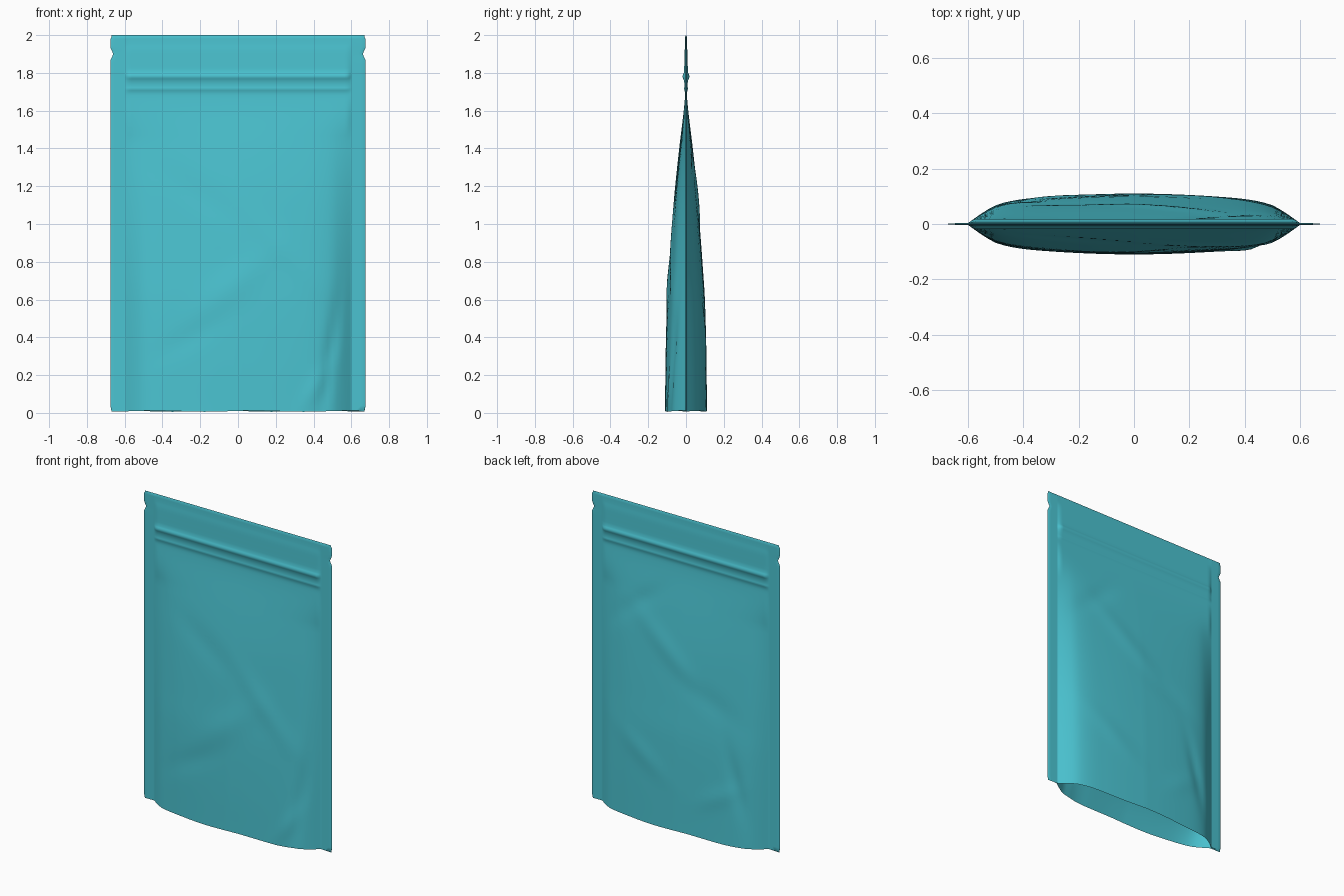
import bpy, bmesh, math

if "Cube" in bpy.data.objects:
    bpy.data.objects.remove(bpy.data.objects["Cube"])

# Half depth of the pouch up its height, with the zip ribs near the top
DEPTH = [(0, .111), (.3, .108), (.6, .1), (.8, .087), (1.0, .073), (1.2, .057),
         (1.4, .036), (1.6, .012), (1.68, .005), (1.7, .006), (1.715, .010),
         (1.73, .008), (1.76, .011), (1.775, .017), (1.788, .017), (1.803, .011),
         (1.85, .009), (1.92, .007), (1.955, .004), (2.0, .003)]
# Share of that depth from the middle out to the side seal
WIDTH = [(0, 1), (.15, .965), (.3, .89), (.42, .78), (.5, .60), (.55, .33), (.6, 0)]
SEAL_X, EDGE_X, SEAL_Y = .6, .675, .004


def curve(points, t):
    """Smooth interpolation through a short list of points."""
    t = min(max(t, points[0][0]), points[-1][0])
    i = 0
    while i < len(points) - 2 and t > points[i + 1][0]:
        i += 1

    def slope(k):
        a, b = points[max(k - 1, 0)], points[min(k + 1, len(points) - 1)]
        return (b[1] - a[1]) / (b[0] - a[0])
    (x0, y0), (x1, y1) = points[i], points[i + 1]
    h = x1 - x0
    s = (t - x0) / h
    return ((2 * s**3 - 3 * s**2 + 1) * y0 + (s**3 - 2 * s**2 + s) * h * slope(i)
            + (3 * s**2 - 2 * s**3) * y1 + (s**3 - s**2) * h * slope(i + 1))


# Soft film wrinkles: centre x, centre z, angle, length, breadth, height
WRINKLES = {
    -1: [(-.02, .68, 40, .25, .08, .006), (.25, .85, -48, .30, .06, .005),
         (-.2, 1.15, -35, .22, .07, -.004), (.49, .32, 82, .28, .03, -.013),
         (.42, .15, 60, .14, .04, .007), (-.25, .4, 30, .2, .06, -.004)],
    1: [(.3, 1.4, -40, .22, .05, -.006), (.1, 1.15, 40, .28, .06, .006),
        (-.2, .9, 25, .2, .07, -.005), (-.42, .4, 75, .22, .04, -.009),
        (.25, .45, 35, .2, .06, .005), (-.3, .3, -30, .15, .05, .005)]}


def wrinkle(x, z, side):
    total = 0
    for cx, cz, angle, length, breadth, height in WRINKLES[side]:
        c, s = math.cos(math.radians(angle)), math.sin(math.radians(angle))
        u, v = (x - cx) * c + (z - cz) * s, (z - cz) * c - (x - cx) * s
        total += height * math.exp(-(u / length)**2 - (v / breadth)**2)
    inside = min(1, max(0, (.59 - abs(x)) / .08))
    return total * inside * min(1, max(0, (1.62 - z) / .2))


def panel_point(x, z, side):
    ax = abs(x)
    if ax >= EDGE_X - 1e-6 or z >= 2 - 1e-6:
        y = 0
    elif ax >= SEAL_X:
        y = SEAL_Y - .002 * (ax - SEAL_X) / .075
    else:
        d = curve(DEPTH, z)
        boxy = min(1, max(0, (z - 1.45) / .22))
        share = (1 - boxy) * curve(WIDTH, ax) + boxy * min(1, (SEAL_X - ax) / .02)
        y = max(.0025, SEAL_Y + (d - SEAL_Y) * share + wrinkle(x, z, side))
    # Tear notches, rounded corners and a gently uneven bottom edge
    inset = .015 * max(0, 1 - abs(z - 1.9) / .032)
    if z > 1.985 or z < .01:
        inset += .006
    px = x - math.copysign(inset * max(0, (ax - SEAL_X) / .075), x)
    pz = z + (.009 + .003 * math.cos(x * 12 + side)) * max(0, 1 - z / .1)
    return (px, side * y, pz)


def add_grid(bm, rows):
    verts = [[bm.verts.new(p) for p in row] for row in rows]
    for a, b in zip(verts, verts[1:]):
        for i in range(len(a) - 1):
            bm.faces.new((a[i], a[i + 1], b[i + 1], b[i]))


half = [i * .025 for i in range(1, 23)] + [.563, .575, .587, .595, .6, .606, .625, .65, .670, EDGE_X]
xs = [-x for x in reversed(half)] + [0] + half
zs = ([i * .03 for i in range(56)] + [1.665, 1.68, 1.69, 1.70, 1.708, 1.715, 1.722, 1.73, 1.745]
      + [1.76, 1.768, 1.775, 1.781, 1.788, 1.795, 1.803, 1.825, 1.85, 1.868, 1.884]
      + [1.9, 1.916, 1.932, 1.943, 1.955, 1.98, 1.992, 2.0])

bm = bmesh.new()
# Front and back panels
for side in (-1, 1):
    add_grid(bm, [[panel_point(x, z, side) for x in xs] for z in zs])

# Bottom gusset folded up between the panels
STEPS = 16
gusset = []
for i in range(STEPS + 1):
    row = []
    for x in xs:
        f, b = panel_point(x, 0, -1), panel_point(x, 0, 1)
        t = i / STEPS
        u = abs(2 * t - 1)
        height = .2 * min(1, max(0, (SEAL_X - abs(x)) / .06))
        row.append((f[0], f[1] + (b[1] - f[1]) * t,
                    f[2] + (b[2] - f[2]) * t + height * (1 - u**1.6)))
    gusset.append(row)
add_grid(bm, gusset)

bmesh.ops.remove_doubles(bm, verts=bm.verts, dist=1e-5)
bmesh.ops.recalc_face_normals(bm, faces=bm.faces)
mesh = bpy.data.meshes.new("pouch")
bm.to_mesh(mesh)
bm.free()

pouch = bpy.data.objects.new("stand_up_pouch", mesh)
bpy.context.collection.objects.link(pouch)
film = bpy.data.materials.new("teal_film")
film.diffuse_color = (.07, .55, .64, 1)
film.use_nodes = True
film.node_tree.nodes["Principled BSDF"].inputs["Base Color"].default_value = film.diffuse_color
mesh.materials.append(film)
bpy.context.view_layer.objects.active = pouch
pouch.select_set(True)
bpy.ops.object.shade_smooth_by_angle(angle=math.radians(45))
